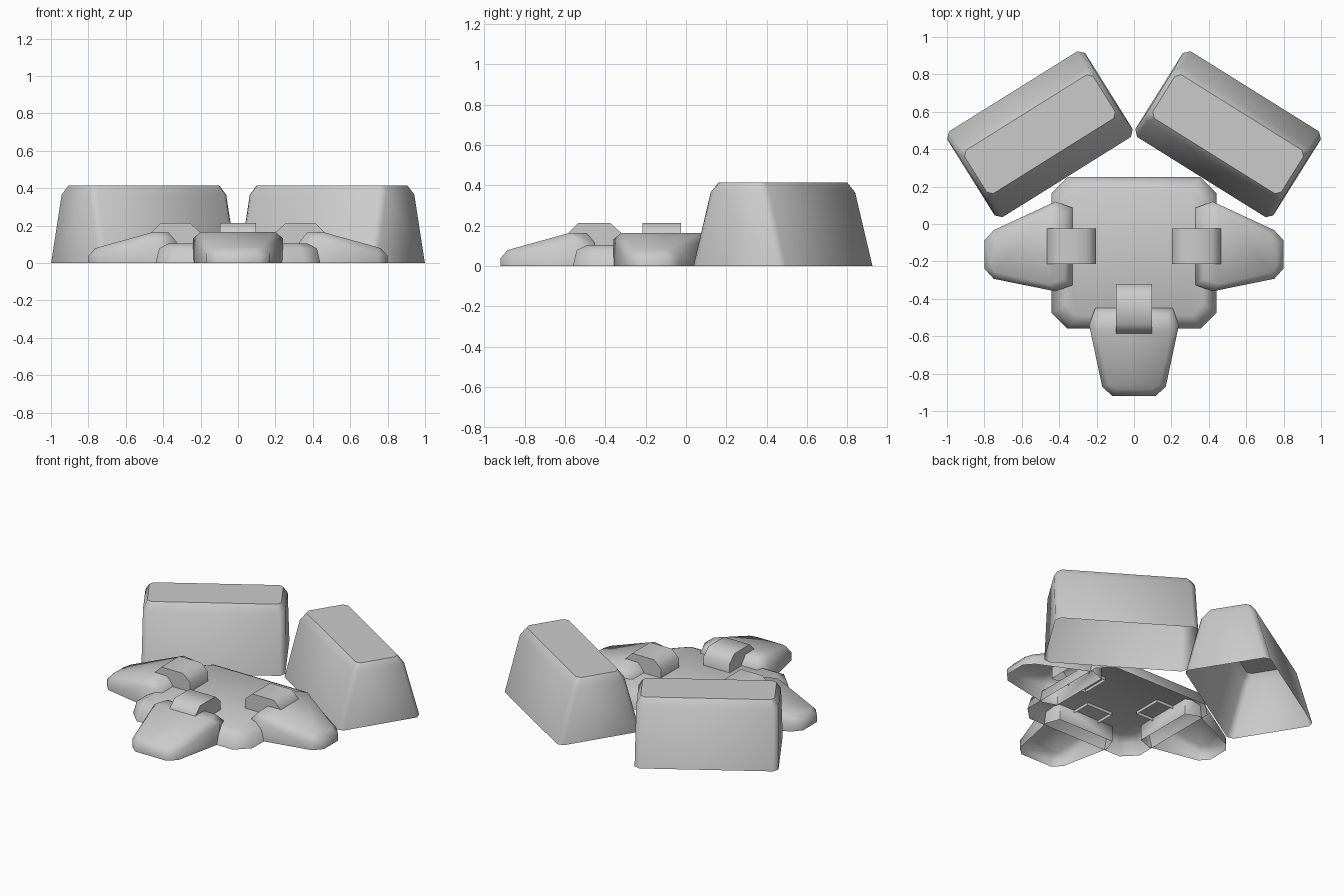
import bpy, bmesh
from math import radians
from mathutils import Matrix, Vector

if "Cube" in bpy.data.objects:
    bpy.data.objects.remove(bpy.data.objects["Cube"])


def finish(name, bm, matrix):
    """Turn a bmesh into a smooth-shaded object, with outward normals."""
    bm.transform(matrix)
    bmesh.ops.recalc_face_normals(bm, faces=bm.faces)
    top = max(bm.faces, key=lambda f: f.calc_center_median().z)
    if top.normal.z < 0:
        bmesh.ops.reverse_faces(bm, faces=bm.faces)
    me = bpy.data.meshes.new(name)
    bm.to_mesh(me)
    bm.free()
    ob = bpy.data.objects.new(name, me)
    bpy.context.collection.objects.link(ob)
    bpy.ops.object.select_all(action='DESELECT')
    ob.select_set(True)
    bpy.context.view_layer.objects.active = ob
    bpy.ops.object.shade_smooth_by_angle(angle=radians(52))


def shell(name, rings, matrix):
    """Open-bottomed shell: stacked rings bridged, last ring capped in strips."""
    bm = bmesh.new()
    loops = [[bm.verts.new(p) for p in r] for r in rings]
    n = len(loops[0])
    for a, b in zip(loops, loops[1:]):
        for i in range(n):
            j = (i + 1) % n
            bm.faces.new((a[i], a[j], b[j], b[i]))
    t = loops[-1]
    for i in range(n // 2 - 1):
        bm.faces.new((t[i], t[i + 1], t[n - 2 - i], t[n - 1 - i]))
    finish(name, bm, matrix)


def octagon(hl, hw, c, z):
    half = [(-hl, hw - c), (-hl + c, hw), (hl - c, hw), (hl, hw - c)]
    return [(x, y, z) for x, y in half] + [(x, -y, z) for x, y in reversed(half)]


def arm_ring(stations):
    """Stations are (distance out, centre offset, half width, height)."""
    return ([(t, o + w, z) for t, o, w, z in stations] +
            [(t, o - w, z) for t, o, w, z in reversed(stations)])


def arm(name, matrix, skew, shoulder, tip):
    outline = [(0, 0, .207, .115), (.09, 0, .24, .132),
               (.42, skew, shoulder, .05), (.47, skew, tip, .037)]
    base = [(t, o, w, 0) for t, o, w, z in outline]
    top = [(.04, 0, .175, .163), (.125, 0, .2, .165),
           (.41, skew, shoulder - .035, .086), (.435, skew, tip - .02, .078)]
    shell(name, [arm_ring(base), arm_ring(outline), arm_ring(top)], matrix)


def clip(name, matrix):
    profile = [(-.128, .085), (-.128, .165), (-.075, .213),
               (.085, .213), (.137, .16), (.137, .085)]
    bm = bmesh.new()
    a, b = [[bm.verts.new((x, s, z)) for x, z in profile] for s in (-.095, .095)]
    for i in range(len(profile) - 1):
        bm.faces.new((a[i], a[i + 1], b[i + 1], b[i]))
    bm.faces.new(a)
    bm.faces.new(b)
    finish(name, bm, matrix)


# Low central body
shell("body", [octagon(.44, .405, .085, 0), octagon(.422, .387, .08, .078),
               octagon(.37, .335, .06, .105)], Matrix.Translation((0, -.155, 0)))

# Front arm and clip
front = Matrix.Translation((0, -.45, 0)) @ Matrix.Rotation(radians(-90), 4, 'Z')
arm("front_arm", front, 0, .17, .115)
clip("front_clip", front)

# Mirrored side arms, clips and rear blocks
for side, sx in (("right", 1), ("left", -1)):
    mirror = Matrix.Scale(sx, 4, Vector((1, 0, 0)))
    place = mirror @ Matrix.Translation((.33, -.12, 0))
    arm(side + "_arm", place, -.043, .13, .075)
    clip(side + "_clip", place)
    rear = (mirror @ Matrix.Translation((.503, .48, 0))
            @ Matrix.Rotation(radians(-32), 4, 'Z'))
    shell(side + "_rear_block",
          [octagon(.435, .27, .03, 0), octagon(.43, .172, .03, .365),
           octagon(.405, .137, .025, .415)], rear)
